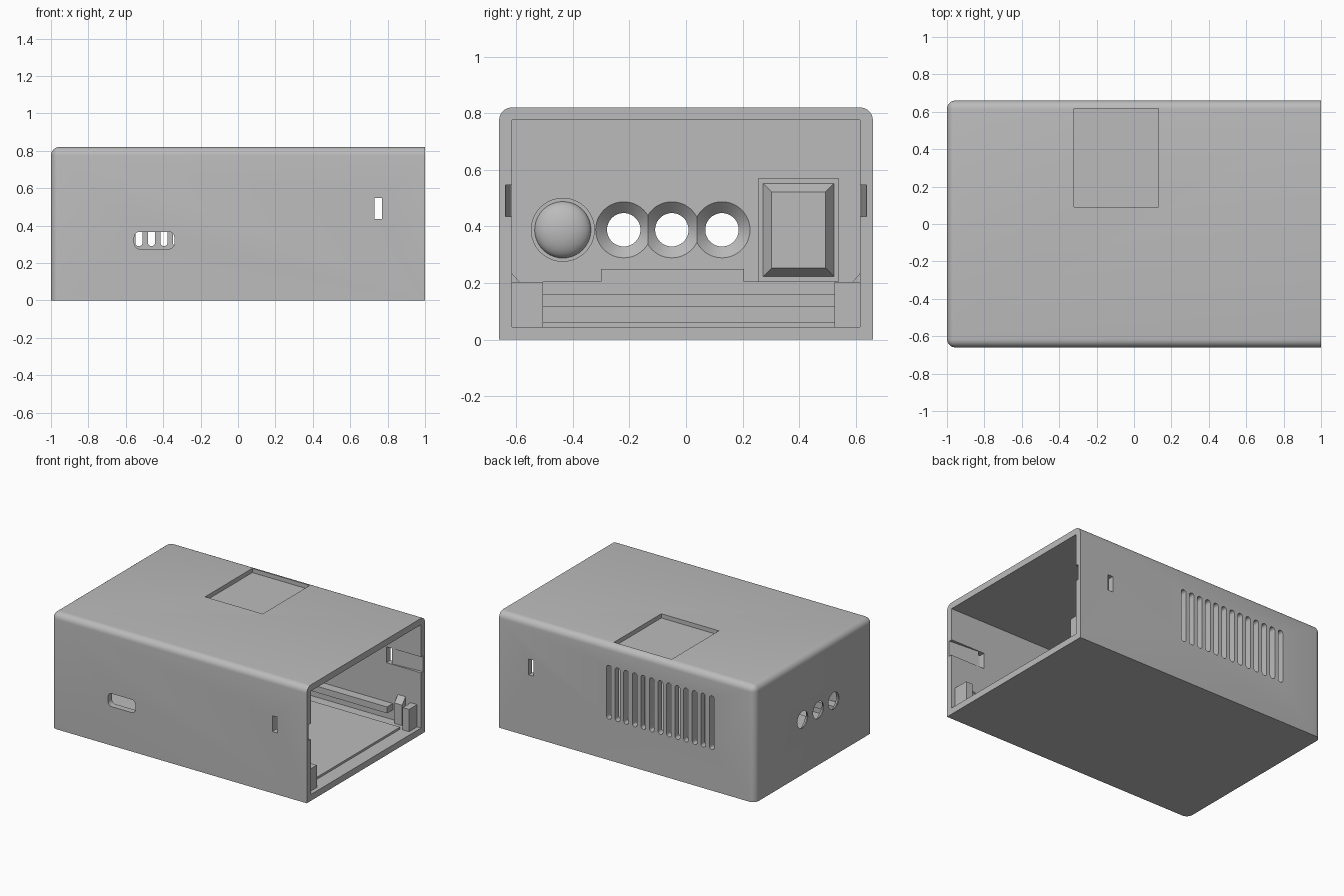
import bpy, bmesh, math
from mathutils import Matrix, Vector

cube = bpy.data.objects.get("Cube")
if cube:
    bpy.data.objects.remove(cube, do_unlink=True)

grey = bpy.data.materials.new("plain_grey")
grey.use_nodes = True
grey.diffuse_color = (0.5, 0.5, 0.5, 1)
grey.node_tree.nodes["Principled BSDF"].inputs["Base Color"].default_value = (0.5, 0.5, 0.5, 1)


def make(name, bm):
    bmesh.ops.recalc_face_normals(bm, faces=bm.faces)
    mesh = bpy.data.meshes.new(name)
    bm.to_mesh(mesh)
    bm.free()
    mesh.materials.append(grey)
    ob = bpy.data.objects.new(name, mesh)
    bpy.context.collection.objects.link(ob)
    return ob


def box_mesh(x, y, z):
    bm = bmesh.new()
    bmesh.ops.create_cube(bm, size=1)
    for v in bm.verts:
        v.co = [a + (b - a) * (c + 0.5) for (a, b), c in zip((x, y, z), v.co)]
    return bm


def box(name, x, y, z):
    return make(name, box_mesh(x, y, z))


def rounded_slot(name, x, y, z, r):
    """Box with its edges along y rounded."""
    bm = box_mesh(x, y, z)
    edges = [e for e in bm.edges if abs(e.verts[0].co.y - e.verts[1].co.y) > 0.01]
    bmesh.ops.bevel(bm, geom=edges, offset=r, segments=5, profile=0.5, affect='EDGES')
    return make(name, bm)


def cone(name, y, z, x0, x1, r0, r1):
    """Round frustum along x."""
    bm = bmesh.new()
    place = Matrix.Translation(((x0 + x1) / 2, y, z)) @ Matrix.Rotation(math.pi / 2, 4, 'Y')
    bmesh.ops.create_cone(bm, cap_ends=True, segments=48, radius1=r0, radius2=r1,
                          depth=x1 - x0, matrix=place)
    return make(name, bm)


def prism(name, outline, axis, lo, hi):
    """Extrude a closed 2D outline along an axis (0 = x, 2 = z)."""
    bm = bmesh.new()
    points = [(lo, a, b) if axis == 0 else (a, b, lo) for a, b in outline]
    face = bm.faces.new([bm.verts.new(p) for p in points])
    ext = bmesh.ops.extrude_face_region(bm, geom=[face])
    shift = Vector((0, 0, 0))
    shift[axis] = hi - lo
    bmesh.ops.translate(bm, vec=shift, verts=[g for g in ext["geom"] if isinstance(g, bmesh.types.BMVert)])
    return make(name, bm)


def cut(target, cutter):
    mod = target.modifiers.new("cut", 'BOOLEAN')
    mod.operation = 'DIFFERENCE'
    mod.solver = 'EXACT'
    mod.object = cutter
    bpy.context.view_layer.objects.active = target
    bpy.ops.object.modifier_apply(modifier=mod.name)
    bpy.data.objects.remove(cutter, do_unlink=True)


def smooth(ob):
    bpy.ops.object.select_all(action='DESELECT')
    ob.select_set(True)
    bpy.context.view_layer.objects.active = ob
    bpy.ops.object.shade_smooth_by_angle(angle=math.radians(30))


L, W, H, T = 1.0, 0.66, 0.82, 0.045

# Outer case: rounded on the top and the closed end, sharp at the base
bm = box_mesh((-L, L), (-W, W), (0, H))
soft = []
for e in bm.edges:
    mid = (e.verts[0].co + e.verts[1].co) / 2
    faces_out = [mid.x < -0.9, abs(mid.y) > 0.6, mid.z > 0.8]
    if sum(faces_out) == 2:
        soft.append(e)
bmesh.ops.bevel(bm, geom=soft, offset=0.045, segments=6, profile=0.5, affect='EDGES')
case = make("case", bm)

# Hollow interior, open at the +x end
cut(case, box("cavity", (-L + T, L + 0.1), (-W + T, W - T), (T, H - T)))

# Shallow panel recess in the roof
cut(case, box("roof_recess", (-0.32, 0.13), (0.09, 0.617), (H - 0.03, H + 0.1)))

# Vent slots in the back wall
for i in range(13):
    x = 0.14 - i * 0.067
    cut(case, rounded_slot("vent", (x - 0.019, x + 0.019), (0.55, 0.75), (0.29, 0.67), 0.0185))

# Port opening in the front wall
cut(case, rounded_slot("port", (-0.555, -0.34), (-0.75, -0.55), (0.275, 0.367), 0.03))

# Latch windows with ramped entry grooves on both sides
for s in (-1, 1):
    cut(case, box("latch", (0.73, 0.77), sorted((s * 0.55, s * 0.75)), (0.435, 0.547)))
    ramp = [(0.73, s * 0.6), (1.05, s * 0.6), (1.05, s * 0.642), (0.73, s * 0.617)]
    cut(case, prism("latch_ramp", ramp, 2, 0.435, 0.547))

# Three countersunk holes in the closed end
for y in (-0.22, -0.05, 0.127):
    cut(case, cone("hole", y, 0.388, -1.1, -0.9, 0.059, 0.059))
    cut(case, cone("countersink", y, 0.388, -0.995, -0.95, 0.059, 0.104))
smooth(case)

INNER = -L + T

# Round boss inside the closed end
cone("boss_base", -0.435, 0.388, INNER - 0.01, INNER + 0.008, 0.113, 0.113)
bm = bmesh.new()
bmesh.ops.create_uvsphere(bm, u_segments=40, v_segments=20, radius=0.1)
bmesh.ops.transform(bm, verts=bm.verts, matrix=Matrix.Translation((INNER + 0.005, -0.435, 0.388))
                    @ Matrix.Diagonal((0.5, 1, 1, 1)))
smooth(make("boss_dome", bm))

# Rectangular boss with sloping sides
box("block_base", (INNER - 0.01, INNER + 0.008), (0.255, 0.54), (0.205, 0.57))
bm = box_mesh((INNER, INNER + 0.05), (0.267, 0.528), (0.218, 0.557))
for v in bm.verts:
    if v.co.x > INNER + 0.02:
        v.co.y += 0.035 if v.co.y < 0.4 else -0.035
        v.co.z += 0.035 if v.co.z < 0.4 else -0.035
make("block_top", bm)

# Board supports: floor plate, end ledges and side rails
box("floor_plate", (INNER - 0.01, 0.9), (-0.505, 0.525), (T - 0.01, 0.06))
box("end_rail", (INNER - 0.01, INNER + 0.06), (-0.6, 0.6), (0.115, 0.16))
box("end_strip", (INNER - 0.01, INNER + 0.02), (-0.505, 0.525), (0.155, 0.205))
box("end_pad", (INNER - 0.01, INNER + 0.02), (-0.3, 0.205), (0.206, 0.25))

# Side rails, corner posts and slanted clips on both walls
for side, s in (("right", -1), ("left", 1)):
    inner = 0.505 if s < 0 else 0.525
    box(side + "_rail", (INNER, 0.78), sorted((s * 0.55, s * 0.625)), (0.115, 0.16))
    box(side + "_post", (0.92, 0.97), sorted((s * inner, s * 0.625)), (T - 0.01, 0.203))
    clip = [(s * 0.62, T), (s * 0.575, T), (s * 0.575, 0.19), (s * 0.62, 0.24)]
    prism(side + "_clip", clip, 0, 0.82, 0.88)
